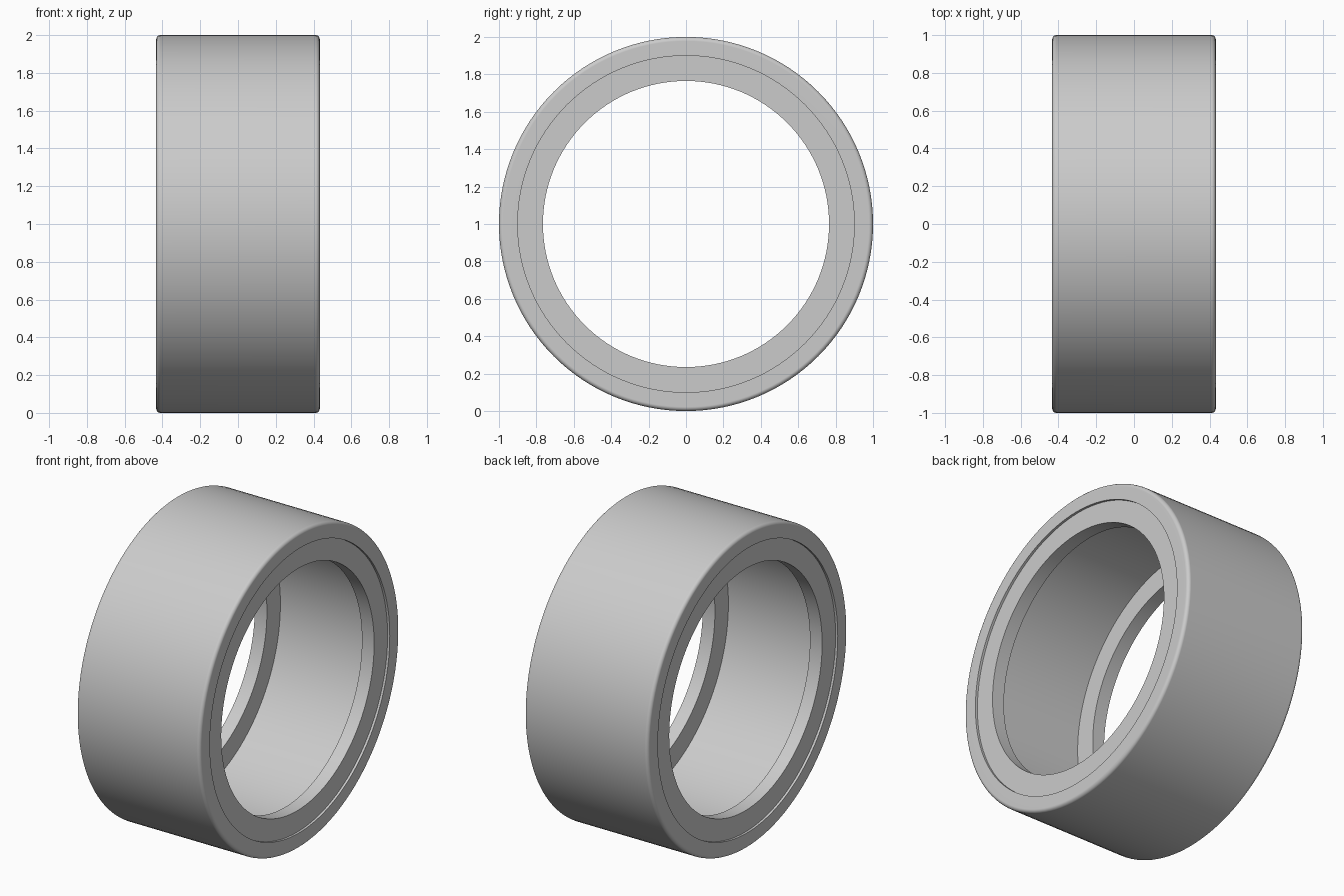
import bpy
import bmesh
import math

cube = bpy.data.objects.get("Cube")
if cube:
    bpy.data.objects.remove(cube, do_unlink=True)

SEGMENTS = 128
HALF_WIDTH = 0.433
OUTER_R, SEAT_R, BORE_R = 1.0, 0.9, 0.765
FILLET = 0.022
WASHER_OUT, WASHER_IN = 0.418, 0.333

steel = bpy.data.materials.new("steel grey")
steel.use_nodes = True
colour = (0.6, 0.6, 0.6, 1)
steel.diffuse_color = colour
steel.node_tree.nodes["Principled BSDF"].inputs["Base Color"].default_value = colour


def lathe(name, profile):
    """Spin a closed (x, radius) profile around the x axis."""
    bm = bmesh.new()
    rings = []
    for i in range(SEGMENTS):
        a = 2 * math.pi * i / SEGMENTS
        rings.append([bm.verts.new((x, r * math.sin(a), r * math.cos(a)))
                      for x, r in profile])
    n = len(profile)
    for i in range(SEGMENTS):
        a, b = rings[i], rings[(i + 1) % SEGMENTS]
        for j in range(n):
            k = (j + 1) % n
            bm.faces.new((a[j], a[k], b[k], b[j]))
    bmesh.ops.recalc_face_normals(bm, faces=bm.faces)
    mesh = bpy.data.meshes.new(name)
    bm.to_mesh(mesh)
    bm.free()
    mesh.materials.append(steel)
    obj = bpy.data.objects.new(name, mesh)
    obj.location.z = OUTER_R
    bpy.context.collection.objects.link(obj)

    # Smooth curved walls, keep edges crisp and flat faces flat
    bpy.ops.object.select_all(action='DESELECT')
    obj.select_set(True)
    bpy.context.view_layer.objects.active = obj
    bpy.ops.object.shade_smooth_by_angle(angle=math.radians(30))
    weighted = obj.modifiers.new("flat face normals", 'WEIGHTED_NORMAL')
    weighted.keep_sharp = True
    return obj


# Outer ring with rounded rims
corner = [(HALF_WIDTH - FILLET + FILLET * math.cos(t), OUTER_R - FILLET + FILLET * math.sin(t))
          for t in (math.pi / 2 * i / 5 for i in range(6))]
half = [(HALF_WIDTH, SEAT_R)] + corner
lathe("outer_ring", half + [(-x, r) for x, r in reversed(half)])

# Retaining washers, slightly recessed in both ends
for name, side in (("left_washer", 1), ("right_washer", -1)):
    lathe(name, [(side * WASHER_OUT, BORE_R), (side * WASHER_OUT, SEAT_R),
                 (side * WASHER_IN, SEAT_R), (side * WASHER_IN, BORE_R)])
